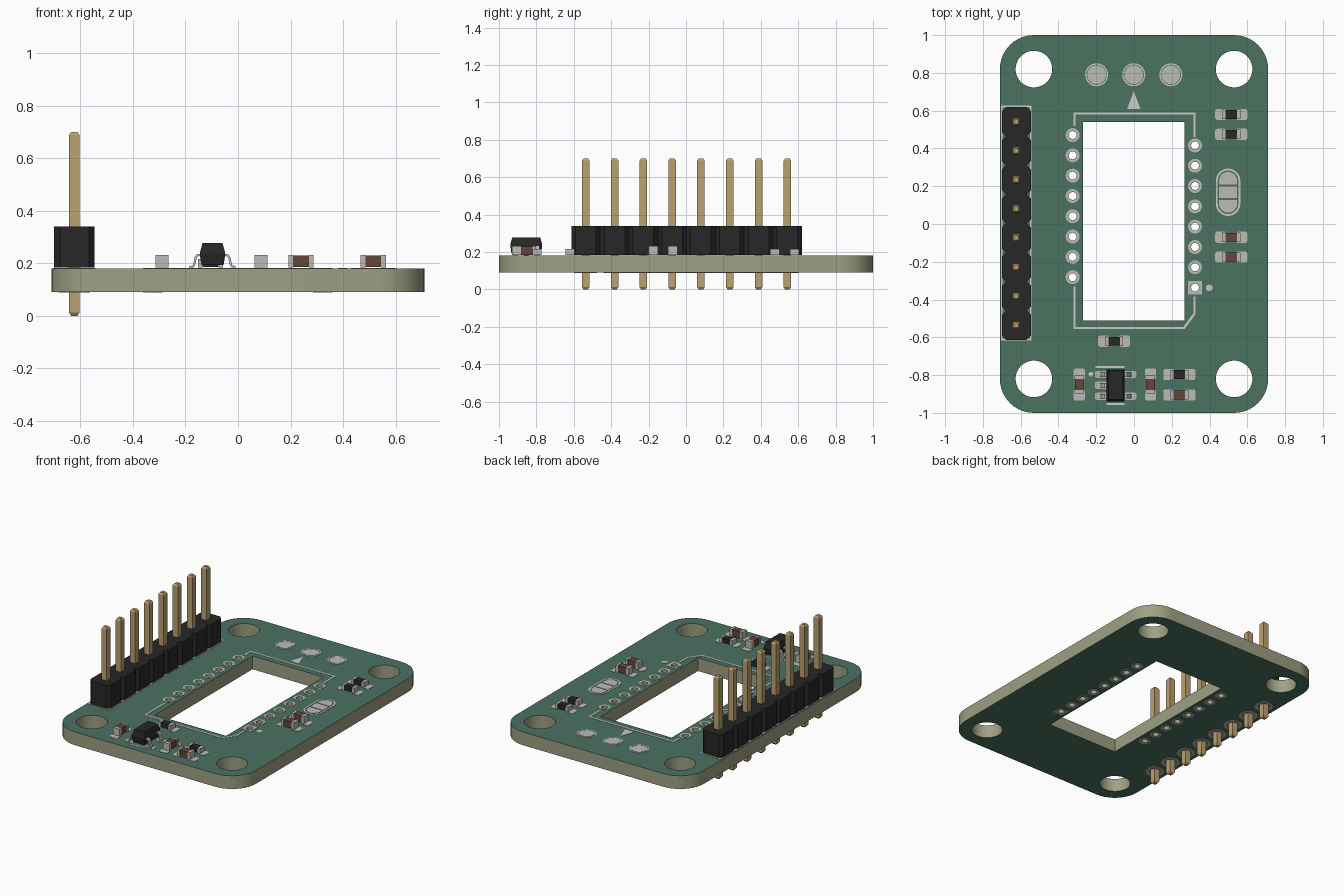
import bpy, bmesh, math
from math import pi, cos, sin
from mathutils import Vector

if "Cube" in bpy.data.objects:
    bpy.data.objects.remove(bpy.data.objects["Cube"])


def material(name, r, g, b):
    m = bpy.data.materials.new(name)
    m.diffuse_color = (r, g, b, 1)
    m.use_nodes = True
    m.node_tree.nodes["Principled BSDF"].inputs["Base Color"].default_value = m.diffuse_color
    return m


GREEN = material("solder_mask", 0.07, 0.17, 0.12)
OLIVE = material("board_edge", 0.34, 0.35, 0.23)
GOLD = material("gold", 0.50, 0.36, 0.16)
METAL = material("tin", 0.50, 0.50, 0.47)
SILK = material("silkscreen", 0.55, 0.57, 0.54)
BLACK = material("black_plastic", 0.02, 0.02, 0.02)
BROWN = material("ceramic", 0.13, 0.06, 0.04)
BOTTOM, TOP, SKIN = 0.09, 0.18, 0.002


# 2D outlines
def arc(cx, cy, r, a0, a1, n):
    return [(cx + r * cos(a0 + (a1 - a0) * i / n), cy + r * sin(a0 + (a1 - a0) * i / n))
            for i in range(n + 1)]


def circle(cx, cy, r, n=24):
    return arc(cx, cy, r, 0, 2 * pi, n)[:-1]


def rect(cx, cy, hx, hy, r=0.0, n=4):
    corners = [(1, 1), (-1, 1), (-1, -1), (1, -1)]
    if not r:
        return [(cx + sx * hx, cy + sy * hy) for sx, sy in corners]
    return [p for k, (sx, sy) in enumerate(corners)
            for p in arc(cx + sx * (hx - r), cy + sy * (hy - r), r, k * pi / 2, (k + 1) * pi / 2, n)]


def stroke(points, w):
    """Closed mitred outline around an open polyline."""
    pts = [Vector(p) for p in points]
    left, right = [], []
    for i, p in enumerate(pts):
        d0 = (p - pts[i - 1]).normalized() if i else (pts[1] - p).normalized()
        d1 = (pts[i + 1] - p).normalized() if i < len(pts) - 1 else d0
        n0, n1 = Vector((-d0.y, d0.x)), Vector((-d1.y, d1.x))
        m = (n0 + n1).normalized()
        m *= w / 2 / m.dot(n0)
        left.append(p + m)
        right.append(p - m)
    return [tuple(p) for p in left + right[::-1]]


def plate(name, loops, z0, z1, mat, smooth=False):
    """Extrude outlines; inner outlines become holes."""
    cu = bpy.data.curves.new(name, 'CURVE')
    cu.dimensions, cu.fill_mode, cu.extrude = '2D', 'BOTH', (z1 - z0) / 2
    for loop in loops:
        sp = cu.splines.new('POLY')
        sp.points.add(len(loop) - 1)
        for pt, (x, y) in zip(sp.points, loop):
            pt.co = (x, y, 0, 1)
        sp.use_cyclic_u = True
    ob = bpy.data.objects.new(name, cu)
    bpy.context.collection.objects.link(ob)
    ob.location.z = (z0 + z1) / 2
    bpy.ops.object.select_all(action='DESELECT')
    ob.select_set(True)
    bpy.context.view_layer.objects.active = ob
    bpy.ops.object.convert(target='MESH')
    ob = bpy.context.view_layer.objects.active
    bm = bmesh.new()
    bm.from_mesh(ob.data)
    bmesh.ops.remove_doubles(bm, verts=bm.verts, dist=1e-5)
    bmesh.ops.recalc_face_normals(bm, faces=bm.faces)
    for f in bm.faces:
        f.smooth = False
    bm.to_mesh(ob.data)
    bm.free()
    ob.data.materials.clear()
    ob.data.materials.append(mat)
    if smooth:
        bpy.ops.object.shade_smooth_by_angle(angle=math.radians(30))
    return ob


def solids(name, stacks, mat):
    """Each stack is a list of rectangular sections (cx, cy, hx, hy, z)."""
    bm = bmesh.new()
    for stack in stacks:
        rings = [[bm.verts.new((x, y, s[4])) for x, y in rect(*s[:4])] for s in stack]
        bm.faces.new(rings[0][::-1])
        bm.faces.new(rings[-1])
        for a, b in zip(rings, rings[1:]):
            for i in range(4):
                j = (i + 1) % 4
                bm.faces.new((a[i], a[j], b[j], b[i]))
    me = bpy.data.meshes.new(name)
    bm.to_mesh(me)
    bm.free()
    me.materials.append(mat)
    ob = bpy.data.objects.new(name, me)
    bpy.context.collection.objects.link(ob)
    return ob


def box(cx, cy, hx, hy, z0, z1):
    return [(cx, cy, hx, hy, z0), (cx, cy, hx, hy, z1)]


# Hole positions
PX, PITCH, PY = -0.623, 0.154, 0.003
pins = [(PX, PY + PITCH * (3.5 - i)) for i in range(8)]
vias = [(-0.325, 0.471 - 0.1075 * i) for i in range(8)] + [(0.323, 0.416 - 0.1075 * i) for i in range(8)]
mounts = [(sx * 0.53, sy * 0.82) for sx in (-1, 1) for sy in (-1, 1)]

# Board with window, mounting holes and drill holes
board = plate("board", [rect(0, 0, 0.71, 1.0, 0.18, 10), rect(-0.001, 0.015, 0.268, 0.525)]
              + [circle(x, y, 0.097, 40) for x, y in mounts]
              + [circle(x, y, 0.021, 16) for x, y in vias]
              + [circle(x, y, 0.036, 16) for x, y in pins], BOTTOM, TOP, GREEN, True)
board.data.materials.append(OLIVE)
for f in board.data.polygons:
    f.material_index = 0 if abs(f.normal.z) > 0.5 else 1

# Ring pads on both faces
rings = []
for i, (x, y) in enumerate(vias):
    rings += [rect(x, y, 0.036, 0.036) if i == 15 else circle(x, y, 0.037), circle(x, y, 0.021, 16)]
for x, y in pins:
    rings += [circle(x, y, 0.06), circle(x, y, 0.036, 16)]
plate("ring_pads_top", rings, TOP, TOP + SKIN, METAL)
plate("ring_pads_bottom", rings, BOTTOM - SKIN, BOTTOM, METAL)

# Test pads and their printed rings
tests = [(x, 0.79) for x in (-0.198, -0.001, 0.195)]
plate("test_pads", [circle(x, y, 0.05) for x, y in tests], TOP, TOP + SKIN, METAL)
plate("test_pad_rings", [circle(x, y, r) for x, y in tests for r in (0.061, 0.054)], TOP, TOP + SKIN, SILK)

# Printed outlines, arrow and pin-one dot
plate("printed_lines", [
    stroke([(-0.315, 0.52), (-0.315, 0.585), (0.32, 0.585), (0.32, 0.46)], 0.012),
    stroke([(-0.315, -0.33), (-0.315, -0.55), (0.265, -0.55), (0.32, -0.475), (0.32, -0.385)], 0.012),
    [(-0.036, 0.61), (0.034, 0.61), (-0.001, 0.705)],
    circle(0.399, -0.338, 0.018, 16),
    circle(-0.228, -0.795, 0.013, 12),
    stroke([(-0.205, -0.757), (-0.05, -0.757)], 0.01),
    stroke([(-0.145, -0.952), (-0.05, -0.952)], 0.01)], TOP, TOP + SKIN, SILK)
plate("header_outline", [rect(PX, PY + 0.003, 0.081, 0.622), rect(PX, PY + 0.003, 0.073, 0.612)],
      TOP, TOP + SKIN, SILK)

# Solder jumper: two half-round pads, a middle pad and a printed outline
JX, JY = 0.498, 0.168
plate("jumper_pads", [rect(JX, JY, 0.048, 0.03),
                      arc(JX, JY + 0.06, 0.048, 0, pi, 10) + [(JX - 0.048, JY + 0.04), (JX + 0.048, JY + 0.04)],
                      arc(JX, JY - 0.06, 0.048, pi, 2 * pi, 10) + [(JX + 0.048, JY - 0.04), (JX - 0.048, JY - 0.04)]],
      TOP, TOP + SKIN, METAL)
plate("jumper_outline", [arc(JX, JY + 0.061, r, 0, pi, 10) + arc(JX, JY - 0.061, r, pi, 2 * pi, 10)
                         for r in (0.065, 0.055)], TOP, TOP + SKIN, SILK)

# Pin header: notched body and square pins with tapered ends
hw, c, end = 0.077, 0.022, PITCH * 4
side = []
for i in range(8):
    y = -end + i * PITCH
    side += [(hw - c, y), (hw, y + c), (hw, y + PITCH - c)]
side.append((hw - c, end))
plate("header_body", [[(PX + s * x, PY + s * y) for s in (1, -1) for x, y in side]], TOP + 0.003, 0.34, BLACK)
solids("header_pins", [[(x, y, 0.012, 0.012, 0), (x, y, 0.02, 0.02, 0.012),
                        (x, y, 0.02, 0.02, 0.688), (x, y, 0.012, 0.012, 0.70)] for x, y in pins], GOLD)


# Chip resistors and capacitors with solder pads
def chip(name, cx, cy, cap, upright=False):
    def b(off, hl, hs, z0, z1):
        return box(cx, cy + off, hs, hl, z0, z1) if upright else box(cx + off, cy, hl, hs, z0, z1)
    z0, z1 = TOP + 0.003, 0.231 if cap else 0.216
    plate(name + "_pads", [rect(cx, cy + s * 0.055, 0.03, 0.03, 0.012) if upright
                           else rect(cx + s * 0.055, cy, 0.03, 0.03, 0.012) for s in (-1, 1)],
          TOP, TOP + SKIN, METAL)
    solids(name + "_body", [b(0, 0.032, 0.023, z0 + 0.002, z1 - 0.002)], BROWN if cap else BLACK)
    solids(name + "_ends", [b(s * 0.039, 0.009, 0.025, z0, z1) for s in (-1, 1)], METAL)


for i, (x, y) in enumerate([(0.515, 0.58), (0.515, 0.475), (-0.105, -0.62), (0.24, -0.797)]):
    chip(f"resistor_{i + 1}", x, y, False)
for i, (x, y, up) in enumerate([(0.515, -0.07), (0.515, -0.175), (-0.29, -0.85),
                                (0.087, -0.85), (0.24, -0.905)][k] + (k in (2, 3),) for k in range(5)):
    chip(f"capacitor_{i + 1}", x, y, True, up)

# Five-lead regulator: tapered body, bent leads, pads
UX, UY = -0.097, -0.854
solids("regulator_body", [[(UX, UY, 0.042, 0.079, 0.193), (UX, UY, 0.048, 0.085, 0.23),
                           (UX, UY, 0.048, 0.085, 0.24), (UX, UY, 0.038, 0.075, 0.277)]], BLACK)
legs = [(-1, UY + k * 0.058) for k in (-1, 0, 1)] + [(1, UY + k * 0.058) for k in (-1, 1)]
for i, (s, y) in enumerate(legs):
    path = [(0.044, 0.232), (0.058, 0.23), (0.064, 0.222), (0.07, 0.194), (0.076, 0.187), (0.087, 0.186)]
    lead = plate(f"regulator_lead_{i + 1}", [stroke([(UX + s * x, z) for x, z in path], 0.008)],
                 -0.013, 0.013, METAL)
    lead.rotation_euler.x = pi / 2
    lead.location = (0, y, 0)
plate("regulator_pads", [rect(UX + s * 0.077, y, 0.032, 0.019, 0.009) for s, y in legs], TOP, TOP + SKIN, METAL)
